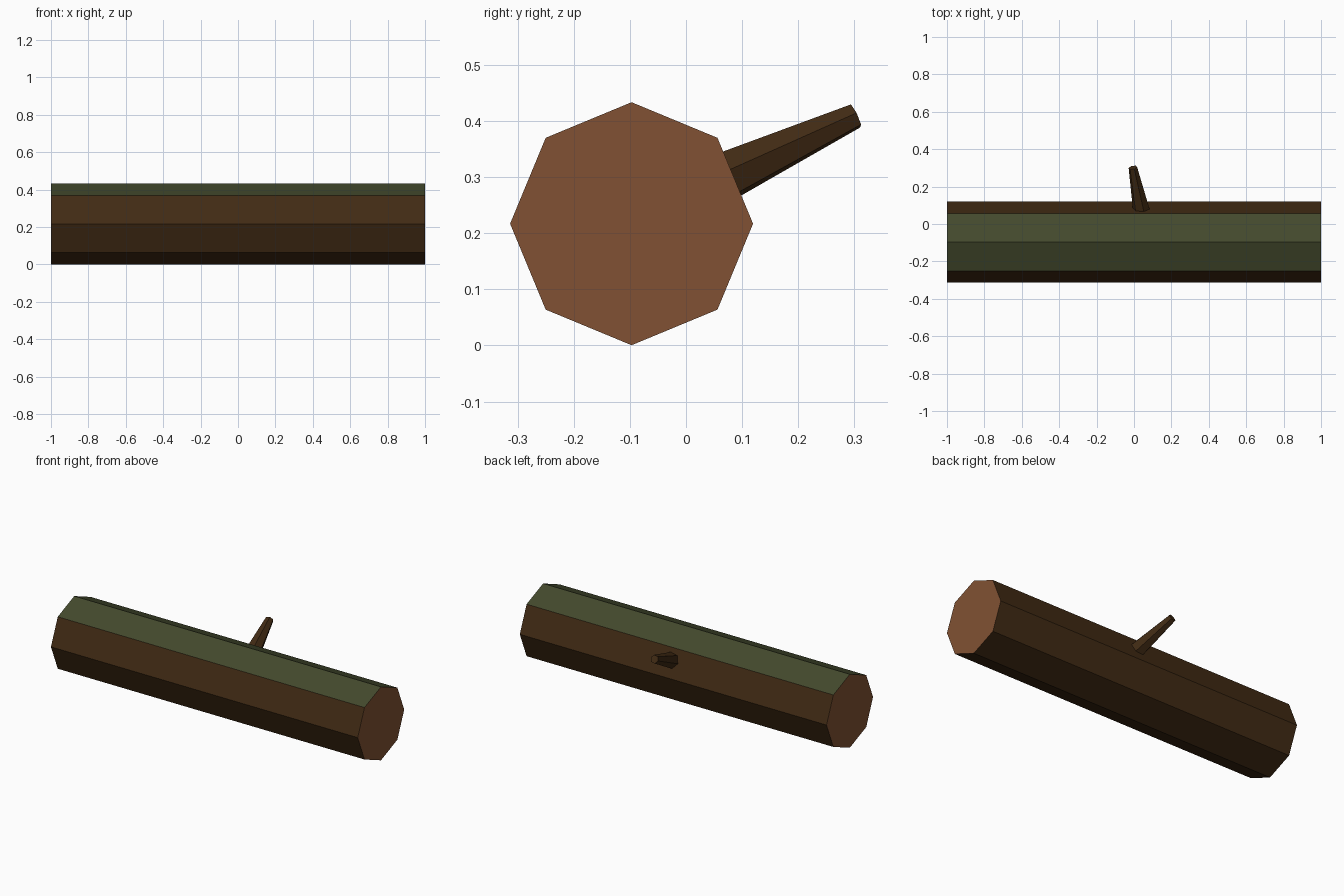
import bpy, bmesh, math
from mathutils import Vector

if "Cube" in bpy.data.objects:
    bpy.data.objects.remove(bpy.data.objects["Cube"])


def material(name, rgb):
    m = bpy.data.materials.new(name)
    m.diffuse_color = (*rgb, 1)
    m.use_nodes = True
    m.node_tree.nodes["Principled BSDF"].inputs["Base Color"].default_value = m.diffuse_color
    return m


bark = material("dark bark", (0.054, 0.024, 0.007))
wood = material("cut wood", (0.22, 0.083, 0.033))
moss = material("moss green", (0.057, 0.067, 0.026))


def tapered_rod(name, start, end, r1, r2, sides, spin, mats):
    """Flat-shaded prism between two points."""
    start, end = Vector(start), Vector(end)
    axis = (end - start).normalized()
    u = Vector((0, 0, 1))
    u = (u - axis * u.dot(axis)).normalized()
    v = axis.cross(u)
    bm = bmesh.new()
    rings = []
    for c, r in ((start, r1), (end, r2)):
        rings.append([bm.verts.new(c + r * (u * math.cos(a) + v * math.sin(a)))
                      for a in (spin + 2 * math.pi * i / sides for i in range(sides))])
    a, b = rings
    for i in range(sides):
        j = (i + 1) % sides
        bm.faces.new((a[i], a[j], b[j], b[i]))
    bm.faces.new(a[::-1])
    bm.faces.new(b)
    bmesh.ops.recalc_face_normals(bm, faces=bm.faces)
    me = bpy.data.meshes.new(name)
    bm.to_mesh(me)
    bm.free()
    for m in mats:
        me.materials.append(m)
    ob = bpy.data.objects.new(name, me)
    bpy.context.collection.objects.link(ob)
    return ob


# Octagonal trunk: wood on the cut ends, moss on the two top faces
log = tapered_rod("log", (-1, -0.097, 0.217), (1, -0.097, 0.217),
                  0.2165, 0.2165, 8, 0, (bark, wood, moss))
for p in log.data.polygons:
    if abs(p.normal.x) > 0.9:
        p.material_index = 1
    elif p.normal.z > 0.8:
        p.material_index = 2

# Branch stub growing out of the back, its base buried in the trunk
tapered_rod("branch", (0.054, 0.0, 0.268), (-0.006, 0.302, 0.409),
            0.053, 0.0235, 6, math.radians(15), (bark,))
